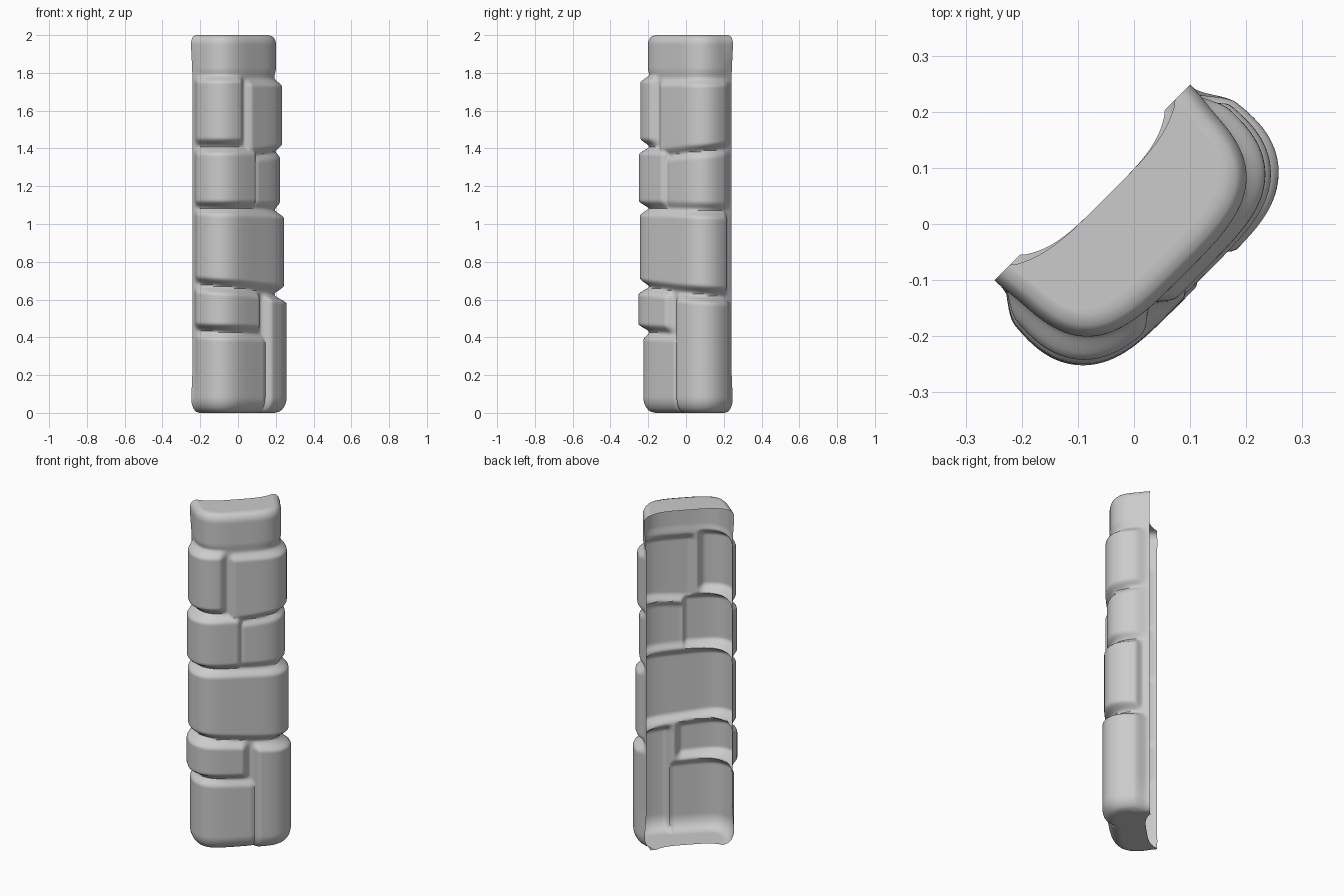
import bpy, bmesh, math
from mathutils import Vector, Matrix

cube = bpy.data.objects.get("Cube")
if cube:
    bpy.data.objects.remove(cube)

stone = bpy.data.materials.new("grey stone")
stone.use_nodes = True
grey = (0.6, 0.6, 0.6, 1)
stone.diffuse_color = grey
stone.node_tree.nodes["Principled BSDF"].inputs["Base Color"].default_value = grey

HEIGHT, HALF_WIDTH, BACK, DEPTH = 2.0, 0.236, -0.105, 0.227
COLS, ROWS, CAP_ROWS = 120, 230, 10

# Stones: start and end along the wrap, bottom, top, slant of bottom, slant of top, bulge
STONES = [
    (-1, 1, 1.78, 2.2, 0, 0, 0.008),
    (-1, -0.08, 1.41, 1.79, 0, 0, 0.050),
    (-0.08, 1, 1.36, 1.77, 0.10, 0, 0.042),
    (-1, 0.01, 1.08, 1.41, 0, 0, 0.058),
    (-0.03, 1, 1.08, 1.37, -0.03, 0.10, 0.030),
    (-1, 0.37, 0.65, 1.08, -0.09, -0.03, 0.052),
    (0.35, 1, 0.65, 1.08, -0.09, -0.03, 0.020),
    (-1, 0.04, 0.42, 0.65, -0.04, -0.09, 0.060),
    (-1, 0.09, -0.3, 0.42, 0, -0.04, 0.034),
    (0.05, 1, -0.3, 0.64, 0, -0.09, 0.066),
]


def smooth(x):
    x = min(max(x, 0), 1)
    return x * x * (3 - 2 * x)


def bulge(s, z):
    best = 0
    for s0, s1, bottom, top, slant_b, slant_t, out in STONES:
        side = min(s - s0, s1 - s)
        level = min(z - bottom - slant_b * s, top + slant_t * s - z)
        best = max(best, out * smooth(side / 0.05 + 0.1) * smooth(level / 0.05 + 0.1))
    return best


# Rounded open profile, resampled evenly along its length
def arc(t):
    e = 2 / 3.4
    u = math.copysign(abs(math.sin(t)) ** e, t) * HALF_WIDTH
    return Vector((u, BACK + DEPTH * max(math.cos(t), 0) ** e))


dense = [arc(math.pi * (i / 4000 - 0.5)) for i in range(4001)]
lengths = [0]
for a, b in zip(dense, dense[1:]):
    lengths.append(lengths[-1] + (b - a).length)
total = lengths[-1]
profile, k = [], 0
for i in range(COLS + 1):
    while k < 4000 and lengths[k] < total * i / COLS - 1e-9:
        k += 1
    profile.append(dense[k])


def normal(i):
    d = profile[min(i + 1, COLS)] - profile[max(i - 1, 0)]
    return Vector((-d.y, d.x)).normalized()


normals = [normal(i) for i in range(COLS + 1)]


def ring(z):
    # Rounded shoulders near the foot and the top
    radius = 0.085 if z < 1 else 0.05
    near = min(z, HEIGHT - z)
    q = max(1 - near / radius, 0)
    inset = radius * 0.75 * (1 - math.sqrt(max(1 - q * q, 0)))
    flare = 0.012 * smooth(1 - near / 0.25)
    points = []
    for i, p in enumerate(profile):
        s = total * (i / COLS - 0.5)
        # Corners swell most, the open rims stay put
        corner = math.exp(-((abs(s) - 0.225) / 0.09) ** 2)
        rim = smooth((total / 2 - abs(s)) / 0.08)
        move = bulge(s, z) * (0.6 + 0.4 * corner) * rim - inset + flare * (1 - rim)
        q2 = p + normals[i] * move
        points.append(Vector((q2.x, q2.y, z)))
    return points


def cap(edge, top):
    # End face running from the outer edge to a hollowed back edge
    rows = []
    half = abs(edge[0].x)
    for j in range(1, CAP_ROWS + 1):
        f = j / CAP_ROWS
        row = []
        for p in edge:
            u = p.x * (1 - 0.04 * f)
            hollow = BACK + 0.036 * max(1 - (u / half) ** 4, 0)
            row.append(Vector((u, p.y + (hollow - p.y) * f, p.z)))
        rows.append(row)
    return rows


body = [ring(HEIGHT * (0.5 - 0.5 * math.cos(math.pi * j / ROWS)) * 0.3
             + HEIGHT * j / ROWS * 0.7) for j in range(ROWS + 1)]
grid = cap(body[0], False)[::-1] + body + cap(body[-1], True)

bm = bmesh.new()
verts = [[bm.verts.new(p) for p in row] for row in grid]
for lower, upper in zip(verts, verts[1:]):
    for i in range(COLS):
        bm.faces.new((lower[i], upper[i], upper[i + 1], lower[i + 1]))
bmesh.ops.remove_doubles(bm, verts=bm.verts, dist=0.0002)

# Turn the shell so that its stone face looks diagonally forward
r = math.sqrt(0.5)
turn = Matrix(((r, r, 0, 0), (r, -r, 0, 0), (0, 0, 1, 0), (0, 0, 0, 1)))
bmesh.ops.transform(bm, matrix=turn, verts=bm.verts)
bmesh.ops.recalc_face_normals(bm, faces=bm.faces)
front = max(bm.faces, key=lambda f: f.calc_center_median().x - f.calc_center_median().y)
if front.normal.x - front.normal.y < 0:
    bmesh.ops.reverse_faces(bm, faces=bm.faces)

mesh = bpy.data.meshes.new("stone_pillar_shell")
bm.to_mesh(mesh)
bm.free()
mesh.materials.append(stone)
shell = bpy.data.objects.new("stone_pillar_shell", mesh)
bpy.context.collection.objects.link(shell)
bpy.context.view_layer.objects.active = shell
shell.select_set(True)
bpy.ops.object.shade_smooth_by_angle(angle=math.radians(50))
